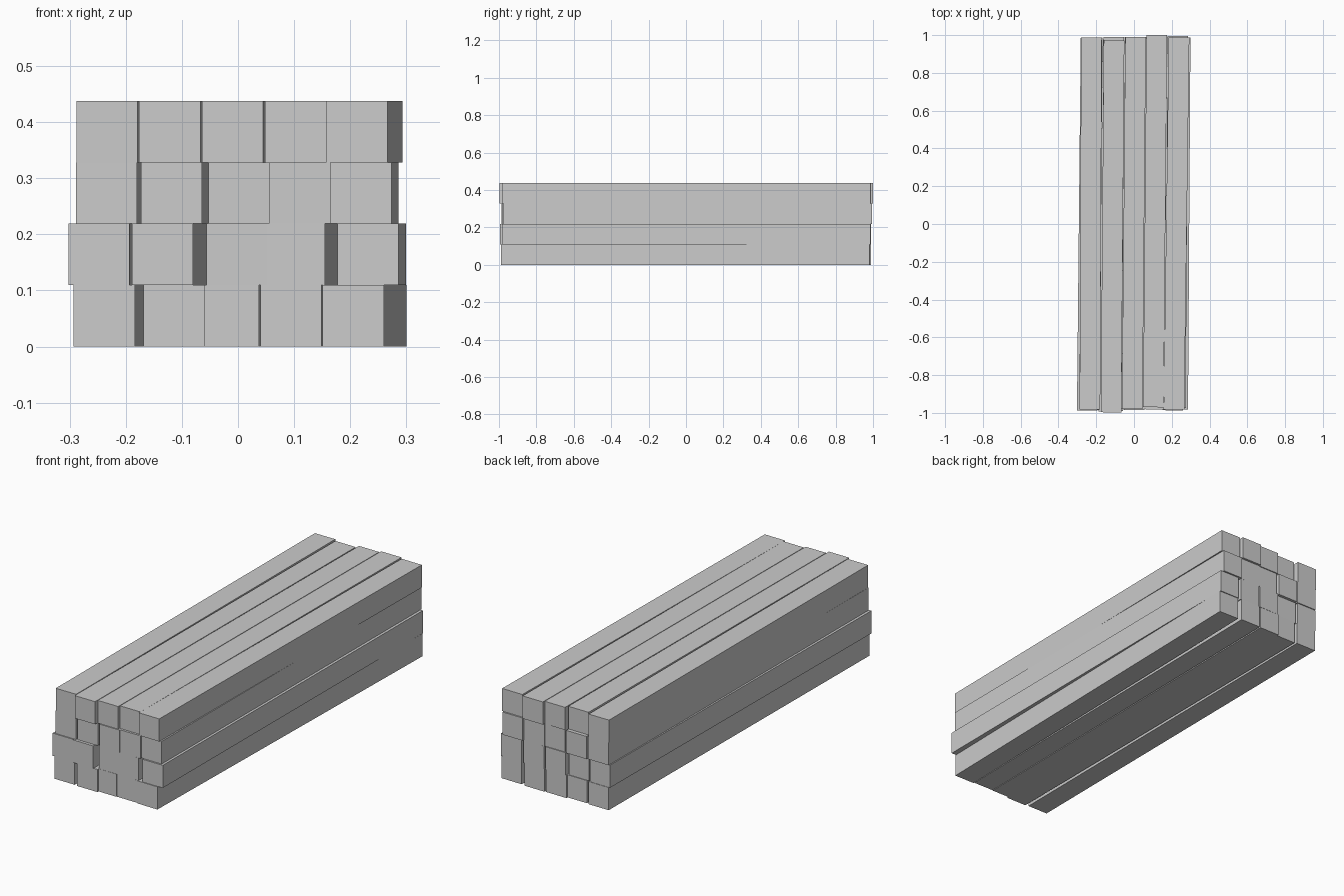
import bpy, bmesh
from mathutils import Matrix
from math import atan2

WIDTH, HEIGHT, LENGTH = 0.109, 0.1095, 1.97

# per layer, bottom to top: (left x at front, sideways drift to the back, y centre)
LAYERS = [
    [(-0.293, 0.017, 0.000), (-0.168, 0.012, -0.005), (-0.072, 0.020, 0.003),
     (0.040, 0.024, 0.004), (0.151, 0.040, -0.002)],
    [(-0.302, 0.020, -0.002), (-0.189, 0.024, -0.008), (-0.056, 0.008, 0.004),
     (0.046, 0.022, 0.004), (0.177, 0.013, 0.002)],
    [(-0.289, 0.012, 0.003), (-0.173, 0.012, 0.006), (-0.053, 0.010, 0.000),
     (0.056, 0.010, 0.004), (0.165, 0.012, 0.010)],
    [(-0.288, 0.008, 0.003), (-0.176, 0.016, -0.012), (-0.064, 0.018, 0.005),
     (0.048, 0.018, 0.015), (0.157, 0.027, 0.003)],
]


def beam(name, left, drift, y, z):
    bm = bmesh.new()
    bmesh.ops.create_cube(bm, size=1.0)
    bmesh.ops.scale(bm, vec=(WIDTH, LENGTH, HEIGHT), verts=bm.verts)
    mesh = bpy.data.meshes.new(name)
    bm.to_mesh(mesh)
    bm.free()
    obj = bpy.data.objects.new(name, mesh)
    obj.matrix_world = (Matrix.Translation((left + WIDTH / 2 + drift / 2, y, z))
                        @ Matrix.Rotation(-atan2(drift, LENGTH), 4, 'Z'))
    bpy.context.collection.objects.link(obj)


# stacked layers of loosely aligned beams
for row, beams in enumerate(LAYERS):
    for col, (left, drift, y) in enumerate(beams):
        beam(f"beam_layer{row + 1}_{col + 1}", left, drift, y, HEIGHT * (row + 0.5))
